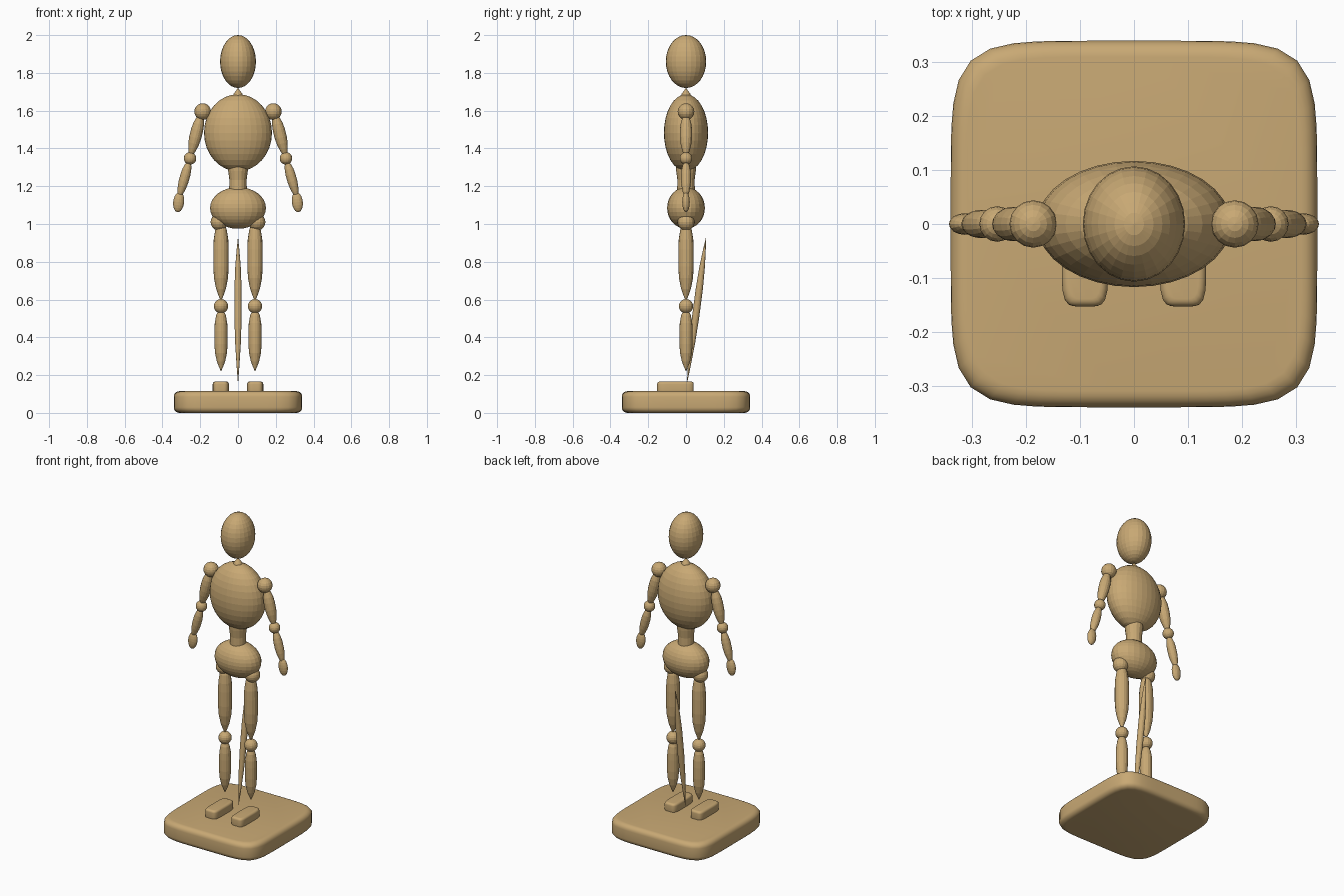
import bpy, bmesh, math
from mathutils import Vector

cube = bpy.data.objects.get("Cube")
if cube:
    bpy.data.objects.remove(cube, do_unlink=True)

wood = bpy.data.materials.new("tan wood")
wood.use_nodes = True
colour = (0.58, 0.395, 0.175, 1)
wood.diffuse_color = colour
wood.node_tree.nodes["Principled BSDF"].inputs["Base Color"].default_value = colour


def finish(name, bm, smooth=False):
    bmesh.ops.recalc_face_normals(bm, faces=bm.faces)
    mesh = bpy.data.meshes.new(name)
    bm.to_mesh(mesh)
    bm.free()
    mesh.materials.append(wood)
    obj = bpy.data.objects.new(name, mesh)
    bpy.context.collection.objects.link(obj)
    if smooth:
        bpy.ops.object.select_all(action='DESELECT')
        obj.select_set(True)
        bpy.context.view_layer.objects.active = obj
        bpy.ops.object.shade_smooth_by_angle(angle=math.radians(40))
    return obj


def ellipsoid(name, centre, radii, segments=16, rings=10, tilt=0):
    bm = bmesh.new()
    bmesh.ops.create_uvsphere(bm, u_segments=segments, v_segments=rings, radius=1)
    bmesh.ops.scale(bm, vec=radii, verts=bm.verts)
    obj = finish(name, bm)
    obj.location = centre
    obj.rotation_euler.y = tilt
    return obj


def loft(bm, rings):
    """Skin between vertex rings and cap both ends."""
    loops = [[bm.verts.new(p) for p in ring] for ring in rings]
    for a, b in zip(loops, loops[1:]):
        for i in range(len(a)):
            j = (i + 1) % len(a)
            bm.faces.new((a[i], a[j], b[j], b[i]))
    bm.faces.new(loops[0][::-1])
    bm.faces.new(loops[-1])


def turned(name, start, end, radius, profile, sides=16):
    """Lathe a (fraction along, fraction of radius) profile between two points."""
    start, end = Vector(start), Vector(end)
    axis = end - start
    turn = Vector((0, 0, 1)).rotation_difference(axis)
    rings = []
    for t, r in profile:
        ring = []
        for i in range(sides):
            a = math.tau * i / sides
            p = Vector((math.cos(a), math.sin(a), 0)) * radius * max(r, 0.01)
            ring.append(start + axis * t + turn @ p)
        rings.append(ring)
    bm = bmesh.new()
    loft(bm, rings)
    return finish(name, bm)


def soft_block(name, centre, half, edge, power=6, count=64):
    """Block with softened square outline and rounded top and bottom edges."""
    def ring(inset, z):
        pts = []
        for i in range(count):
            a = math.tau * i / count
            c, s = math.cos(a), math.sin(a)
            k = (abs(c) ** power + abs(s) ** power) ** (-1 / power)
            pts.append((centre[0] + c * k * (half[0] - inset),
                        centre[1] + s * k * (half[1] - inset), centre[2] + z))
        return pts
    steps = [math.pi / 2 * i / 5 for i in range(6)]
    arc = [(edge * (1 - math.sin(a)), half[2] - edge * (1 - math.cos(a))) for a in steps]
    rings = [ring(i, -z) for i, z in arc] + [ring(i, z) for i, z in reversed(arc)]
    bm = bmesh.new()
    loft(bm, rings)
    return finish(name, bm, smooth=True)


# Profiles run from the upper end to the lower end
LIMB = [(0, .45), (.08, .68), (.2, .9), (.35, 1), (.55, 1), (.7, .9), (.85, .68), (1, .35)]
LEG = [(0, .45), (.08, .75), (.2, .94), (.33, 1), (.55, 1), (.7, .9), (.84, .62), (.93, .3), (1, 0)]
ROD = [(0, 0), (.08, .36), (.2, .76), (.35, 1), (.55, 1), (.72, .8), (.87, .42), (1, 0)]

# Stand and support rod
soft_block("base", (0, 0, .0575), (.34, .34, .0575), .03)
turned("support_rod", (0, .106, .93), (0, .005, .155), .019, ROD)

# Head and trunk
ellipsoid("head", (0, 0, 1.86), (.095, .107, .14), 24, 16)
turned("neck", (0, 0, 1.72), (0, 0, 1.62), .045, [(0, 0), (.3, .5), (.6, .8), (1, 1)])
ellipsoid("chest", (0, 0, 1.483), (.18, .117, .204), 32, 16)
turned("waist", (0, 0, 1.32), (0, 0, 1.16), .054, [(0, 1), (.25, .96), (.55, .84), (1, .88)])
ellipsoid("pelvis", (0, 0, 1.085), (.148, .1, .11), 24, 16)

# Arms and legs
for side, s in (("left", 1), ("right", -1)):
    ellipsoid(side + "_shoulder", (s * .187, 0, 1.595), (.044, .044, .044))
    turned(side + "_upper_arm", (s * .198, 0, 1.57), (s * .25, 0, 1.365), .032, LIMB)
    ellipsoid(side + "_elbow", (s * .254, 0, 1.347), (.033, .033, .033))
    turned(side + "_forearm", (s * .26, 0, 1.325), (s * .311, 0, 1.145), .026, LIMB)
    ellipsoid(side + "_hand", (s * .314, 0, 1.116), (.029, .02, .054), tilt=-s * .12)

    ellipsoid(side + "_hip", (s * .1, 0, 1.01), (.045, .045, .045))
    turned(side + "_thigh", (s * .09, 0, 1.0), (s * .09, 0, .59), .041, LEG)
    ellipsoid(side + "_knee", (s * .09, 0, .565), (.038, .038, .038))
    turned(side + "_shin", (s * .09, 0, .54), (s * .09, 0, .22), .035, LEG)
    soft_block(side + "_foot", (s * .091, -.056, .135), (.043, .097, .031), .014, 5, 40)
